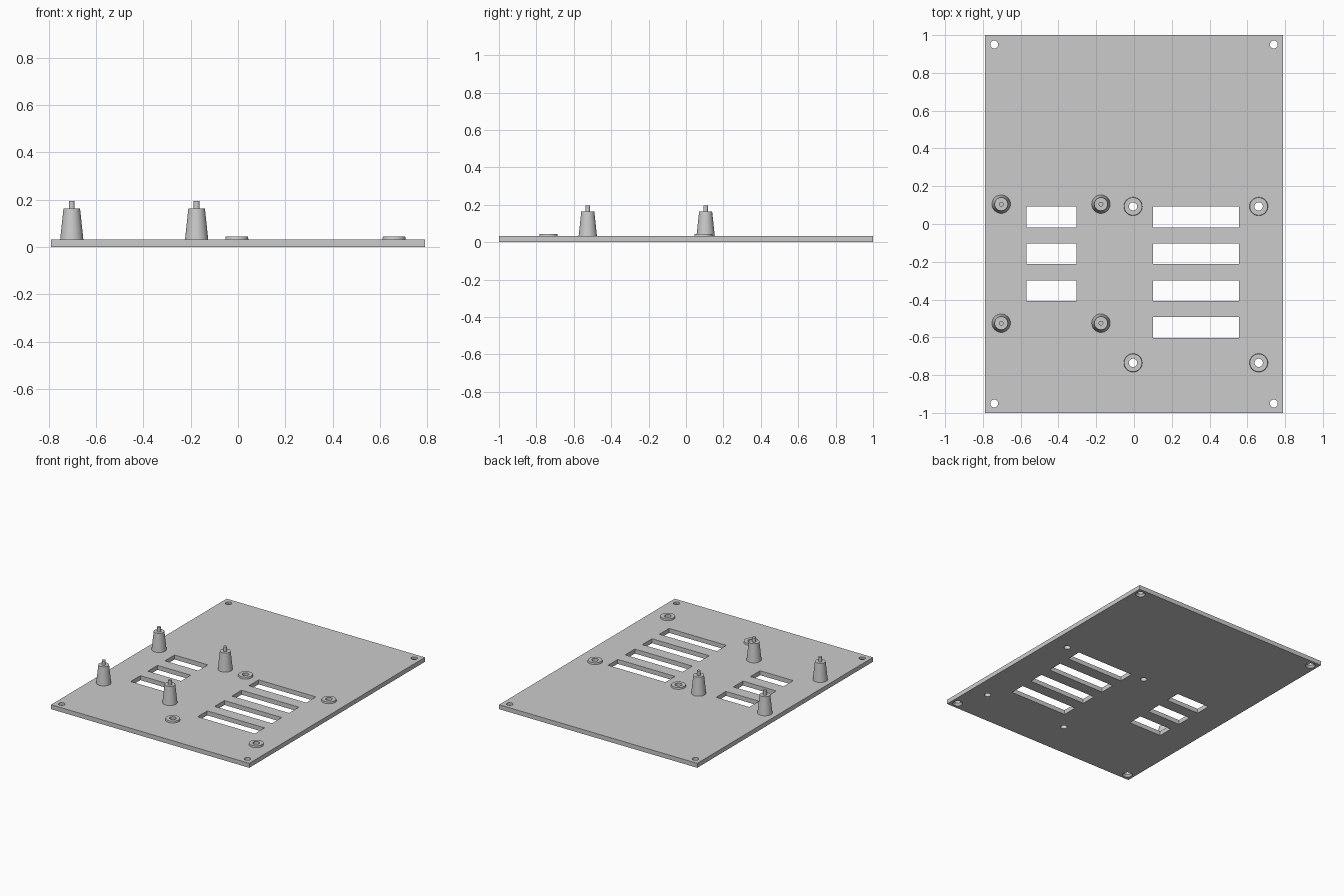
import bpy, bmesh, math
from mathutils import Matrix

cube = bpy.data.objects.get("Cube")
if cube:
    bpy.data.objects.remove(cube, do_unlink=True)

grey = bpy.data.materials.new("light_grey")
grey.use_nodes = True
grey.diffuse_color = (0.6, 0.6, 0.6, 1)
grey.node_tree.nodes["Principled BSDF"].inputs["Base Color"].default_value = (0.6, 0.6, 0.6, 1)

THICK = 0.032
SIDES = 32


def add_box(bm, x0, x1, y0, y1, z0, z1):
    scale = Matrix.Diagonal((x1 - x0, y1 - y0, z1 - z0, 1))
    move = Matrix.Translation(((x0 + x1) / 2, (y0 + y1) / 2, (z0 + z1) / 2))
    bmesh.ops.create_cube(bm, size=1, matrix=move @ scale)


def add_lathe(bm, profile, x, y, closed=False):
    """Revolve (radius, height) points; a closed profile makes a ring."""
    rings = []
    for r, z in profile:
        rings.append([bm.verts.new((x + r * math.cos(math.tau * i / SIDES),
                                    y + r * math.sin(math.tau * i / SIDES), z))
                      for i in range(SIDES)])
    pairs = list(zip(rings, rings[1:]))
    if closed:
        pairs.append((rings[-1], rings[0]))
    else:
        bm.faces.new(rings[0][::-1])
        bm.faces.new(rings[-1])
    for a, b in pairs:
        for i in range(SIDES):
            j = (i + 1) % SIDES
            bm.faces.new((a[i], a[j], b[j], b[i]))


def make_object(name, bm):
    bmesh.ops.recalc_face_normals(bm, faces=bm.faces)
    mesh = bpy.data.meshes.new(name)
    bm.to_mesh(mesh)
    bm.free()
    mesh.materials.append(grey)
    obj = bpy.data.objects.new(name, mesh)
    bpy.context.collection.objects.link(obj)
    return obj


def smooth(obj):
    bpy.ops.object.select_all(action='DESELECT')
    obj.select_set(True)
    bpy.context.view_layer.objects.active = obj
    bpy.ops.object.shade_smooth_by_angle(angle=math.radians(30))


RING_SPOTS = [(x, y) for x in (-0.005, 0.66) for y in (0.093, -0.735)]
POST_SPOTS = [(x, y) for x in (-0.703, -0.175) for y in (0.105, -0.525)]

# Base plate
bm = bmesh.new()
add_box(bm, -0.79, 0.79, -1, 1, 0, THICK)
plate = make_object("base_plate", bm)

# Cutter: vent slots, ring holes and corner holes widened underneath
bm = bmesh.new()
for x0, x1, count in ((-0.57, -0.305, 3), (0.10, 0.557, 4)):
    for i in range(count):
        top = 0.092 - 0.195 * i
        add_box(bm, x0, x1, top - 0.11, top, -0.1, 0.1)
for x, y in RING_SPOTS:
    add_lathe(bm, [(0.022, -0.1), (0.022, 0.1)], x, y)
for x in (-0.74, 0.74):
    for y in (-0.95, 0.95):
        add_lathe(bm, [(0.033, -0.1), (0.033, 0), (0.021, 0.015), (0.021, 0.1)], x, y)
cutter = make_object("hole_cutter", bm)
cutter.hide_render = True

cut = plate.modifiers.new("holes", 'BOOLEAN')
cut.operation = 'DIFFERENCE'
cut.solver = 'EXACT'
cut.object = cutter
bpy.ops.object.select_all(action='DESELECT')
plate.select_set(True)
bpy.context.view_layer.objects.active = plate
bpy.ops.object.modifier_apply(modifier=cut.name)
bpy.data.objects.remove(cutter, do_unlink=True)
smooth(plate)

# Flat mounting rings
for i, (x, y) in enumerate(RING_SPOTS):
    bm = bmesh.new()
    add_lathe(bm, [(0.022, THICK), (0.049, THICK), (0.047, 0.044), (0.022, 0.044)],
              x, y, closed=True)
    smooth(make_object(f"mounting_ring_{i + 1}", bm))

# Tapered standoffs with a locating pin
for i, (x, y) in enumerate(POST_SPOTS):
    bm = bmesh.new()
    add_lathe(bm, [(0.049, THICK), (0.035, 0.163), (0.0125, 0.163), (0.0125, 0.195)], x, y)
    smooth(make_object(f"standoff_{i + 1}", bm))
